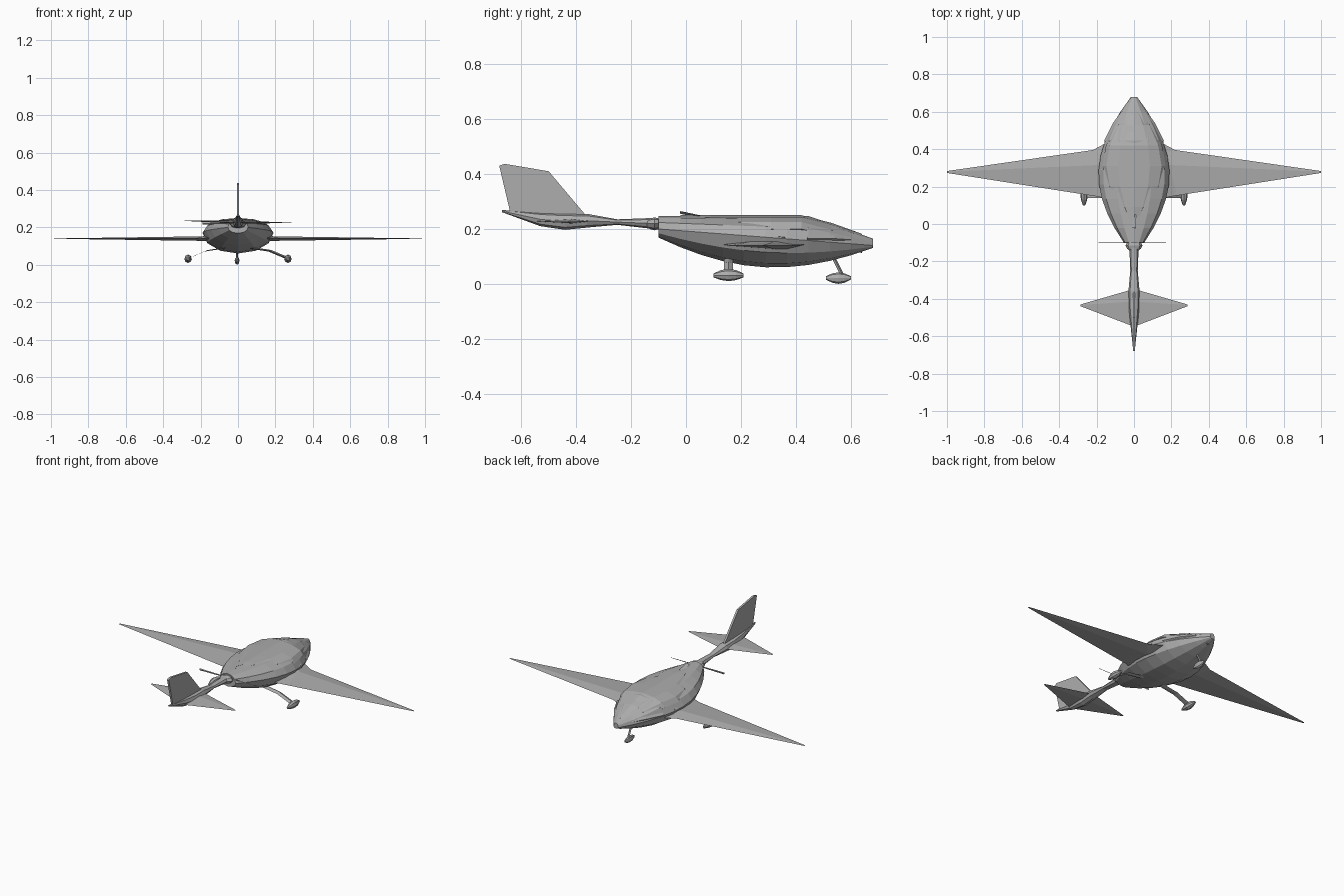
import bpy
import bmesh
from math import sin, cos, pi
from mathutils import Vector

if "Cube" in bpy.data.objects:
    bpy.data.objects.remove(bpy.data.objects["Cube"], do_unlink=True)

grey = bpy.data.materials.new("matte grey")
grey.use_nodes = True
shade = (0.42, 0.42, 0.42, 1)
grey.diffuse_color = shade
grey.node_tree.nodes["Principled BSDF"].inputs["Base Color"].default_value = shade


def loft(name, rings):
    """Skin a list of equal-length closed rings and cap both ends."""
    bm = bmesh.new()
    rows = [[bm.verts.new(point) for point in ring] for ring in rings]
    for near, far in zip(rows, rows[1:]):
        for i in range(len(near)):
            bm.faces.new((near[i - 1], near[i], far[i], far[i - 1]))
    bm.faces.new(rows[0])
    bm.faces.new(rows[-1])
    bmesh.ops.recalc_face_normals(bm, faces=bm.faces)
    mesh = bpy.data.meshes.new(name)
    bm.to_mesh(mesh)
    bm.free()
    mesh.materials.append(grey)
    bpy.context.collection.objects.link(bpy.data.objects.new(name, mesh))


def oval(x, y, width, low, middle, high, sides=8):
    """Cross-section whose upper and lower halves differ in height."""
    ring = []
    for i in range(sides):
        angle = 2 * pi * i / sides
        rise = sin(angle)
        height = high - middle if rise > 0 else middle - low
        ring.append((x + width * cos(angle), y, middle + rise * height))
    return ring


def swell(t, margin):
    """Fullness along a tapered body, leaving blunt ends."""
    return sin(pi * (margin + (1 - 2 * margin) * t))


def steps(count):
    return [i / count for i in range(count + 1)]


def roof(y):
    """Height of the top line: level, then sloping down to the nose."""
    return min(0.247, 0.165 + 0.36 * (0.68 - y))


def pod(name, x, back, front, width, middle, down, up):
    """Small teardrop fairing."""
    rings = []
    for t in steps(4):
        full = swell(t, 0.1)
        y = back + (front - back) * t
        rings.append(oval(x, y, width * full, middle - down * full, middle, middle + up * full))
    loft(name, rings)


def wing(name, root, tip, thick):
    """Tapered surface between two chords (x, front y, back y, z)."""
    rings = []
    for (x, front, back, z), t in ((root, thick), (tip, thick / 20)):
        crest = front + (back - front) / 3
        rings.append([(x, front, z), (x, crest, z + t), (x, back, z), (x, crest, z - t)])
    loft(name, rings)


def strut(name, path, wide, deep):
    """Four-sided leg along a path."""
    offsets = [Vector(d) for d in
               ((wide, 0, wide / 2), (0, deep, 0), (-wide, 0, -wide / 2), (0, -deep, 0))]
    loft(name, [[Vector(point) + d for d in offsets] for point in path])


def blade(name, path, side, height):
    """Triangular ridge standing out from the hull side."""
    loft(name, [[(side * x, y, z + height), (side * (x + height), y, z),
                 (side * x, y, z - height)] for x, y, z in path])


# Fuselage, with a chine that rises toward the back
rings = []
for t in steps(10):
    y = -0.1 + 0.78 * t
    full = sin(pi * (0.08 + 0.9 * t)) ** 0.9
    chine = 0.2 - 0.06 * t
    rings.append(oval(0, y, 0.19 * full, chine - 0.11 * full, chine, roof(y), 12))
loft("fuselage", rings)

# Canopy shell standing just proud of the top
rings = []
for t in steps(6):
    y = -0.02 + 0.66 * t
    top = roof(y) + 0.003
    rings.append(oval(0, y, 0.17 * swell(t, 0.03), top - 0.07, top - 0.05, top, 12))
loft("canopy", rings)
strut("canopy_rear_lip", [(0, -0.02, 0.26), (0, 0.05, 0.245)], 0.01, 0.003)

# Tail boom: y, half width, centre height, half height
boom = [(-0.67, 0.005, 0.265, 0.004), (-0.53, 0.02, 0.235, 0.025), (-0.44, 0.03, 0.227, 0.03),
        (-0.36, 0.03, 0.23, 0.025), (-0.25, 0.02, 0.225, 0.01), (-0.12, 0.025, 0.22, 0.02)]
loft("tail_boom", [oval(0, y, w, z - h, z, z + h) for y, w, z, h in boom])
pod("spinner", 0, -0.15, -0.08, 0.045, 0.22, 0.025, 0.022)

# Thin upright fin
rim = [(-0.64, 0.26), (-0.68, 0.43), (-0.66, 0.437), (-0.5, 0.41), (-0.365, 0.25)]
loft("tail_fin", [[(x, y, z) for y, z in rim] for x in (-0.006, 0.006)])

# Pusher propeller
wing("propeller", (-0.19, -0.098, -0.102, 0.222), (0.17, -0.098, -0.102, 0.222), 0.006)

for label, side in (("left", 1), ("right", -1)):
    # Wings, their root fairings and the tailplane
    wing(label + "_wing", (side * 0.12, 0.41, 0.135, 0.14), (side, 0.283, 0.273, 0.14), 0.013)
    wing(label + "_wing_root", (side * 0.1, 0.46, 0.11, 0.145),
         (side * 0.23, 0.39, 0.165, 0.14), 0.03)
    wing(label + "_tailplane", (side * 0.01, -0.35, -0.545, 0.228),
         (side * 0.285, -0.43, -0.44, 0.23 - side * 0.005), 0.008)
    # Ridges along the hull and nose
    blade(label + "_strake", [(0.12, 0.08, 0.165), (0.17, 0.2, 0.185), (0.17, 0.36, 0.17)],
          side, 0.01)
    blade(label + "_nose_vent", [(0.15, 0.44, 0.165), (0.1, 0.54, 0.165), (0.05, 0.61, 0.16)],
          side, 0.012)
    # Main gear
    strut(label + "_main_leg", [(side * x, 0.155, z) for x, z in
                                ((0.07, 0.09), (0.17, 0.075), (0.265, 0.035))], 0.008, 0.017)
    pod(label + "_wheel_pod", side * 0.267, 0.1, 0.21, 0.02, 0.03, 0.02, 0.025)

# Nose gear
strut("nose_strut", [(-0.005, 0.54, 0.09), (-0.005, 0.57, 0.03)], 0.006, 0.007)
pod("nose_wheel_pod", -0.005, 0.51, 0.6, 0.013, 0.022, 0.022, 0.02)
